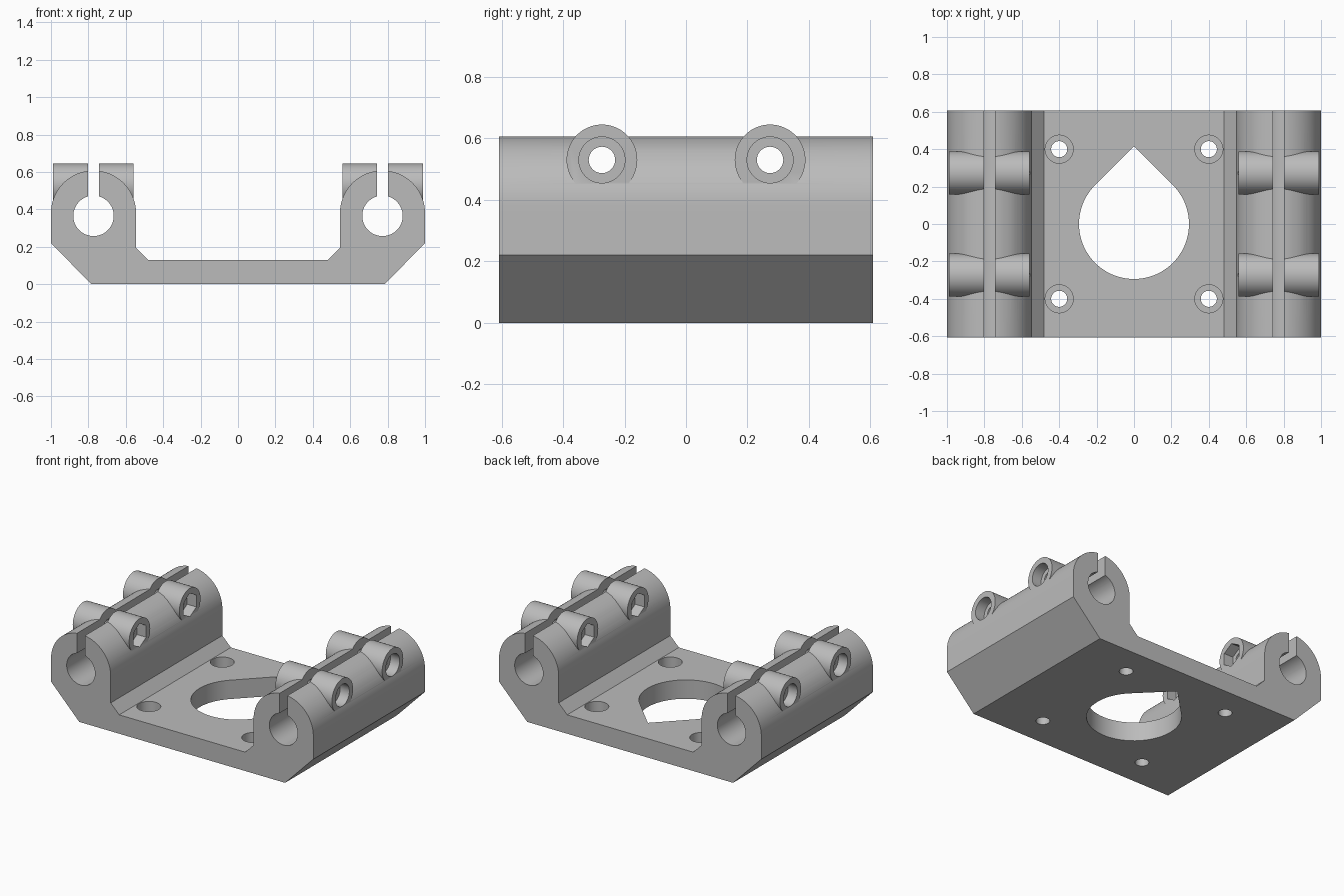
import bpy
import bmesh
from math import sin, cos, pi, radians
from mathutils import Matrix, Vector

cube = bpy.data.objects.get("Cube")
if cube:
    bpy.data.objects.remove(cube, do_unlink=True)

HALF_LEN = 0.608                 # half depth along y
CLAMP_X, WALL_R, ARCH_Z = 0.7725, 0.2275, 0.38
BORE_R, BORE_Z = 0.108, 0.365
SCREW_Y, SCREW_Z = 0.2735, 0.53
BOSS_R, HEAD_R, SHANK_R, HEAD_DEPTH = 0.115, 0.075, 0.043, 0.07
BOSS_IN, BOSS_OUT = 0.558, 0.988
PLATE_TOP, HOLE_XY = 0.13, 0.4

grey = bpy.data.materials.new("plain grey")
grey.use_nodes = True
grey.diffuse_color = (0.5, 0.5, 0.5, 1)
grey.node_tree.nodes["Principled BSDF"].inputs["Base Color"].default_value = (0.5, 0.5, 0.5, 1)


def prism(name, points, origin, direction):
    """Extrude a closed list of 3D points along a direction."""
    bm = bmesh.new()
    face = bm.faces.new([bm.verts.new(Vector(p) + Vector(origin)) for p in points])
    extruded = bmesh.ops.extrude_face_region(bm, geom=[face])["geom"]
    bmesh.ops.translate(bm, vec=Vector(direction),
                        verts=[g for g in extruded if isinstance(g, bmesh.types.BMVert)])
    bmesh.ops.recalc_face_normals(bm, faces=bm.faces)
    mesh = bpy.data.meshes.new(name)
    bm.to_mesh(mesh)
    bm.free()
    mesh.materials.append(grey)
    obj = bpy.data.objects.new(name, mesh)
    bpy.context.collection.objects.link(obj)
    return obj


def arc(radius, start, end, steps):
    return [(radius * cos(radians(start + (end - start) * i / steps)),
             radius * sin(radians(start + (end - start) * i / steps)))
            for i in range(steps + 1)]


def cylinder(name, radius, start, end, sides=64):
    """Cylinder between two points, with one corner pointing up when lying down."""
    axis = Vector(end) - Vector(start)
    side = Vector((0, 1, 0)) if abs(axis.x) > 0 else Vector((1, 0, 0))
    up = axis.normalized().cross(side)
    ring = [up * radius * cos(2 * pi * i / sides) + side * radius * sin(2 * pi * i / sides)
            for i in range(sides)]
    return prism(name, ring, start, axis)


def combine(target, tool, operation):
    mod = target.modifiers.new(tool.name, "BOOLEAN")
    mod.operation, mod.solver, mod.object = operation, "EXACT", tool
    bpy.context.view_layer.objects.active = target
    bpy.ops.object.modifier_apply(modifier=mod.name)
    bpy.data.objects.remove(tool, do_unlink=True)


# Body profile: flat plate with an arched clamp on each side
half = [(0.785, 0), (1, 0.22)]
half += [(CLAMP_X + x, ARCH_Z + z) for x, z in arc(WALL_R, 0, 180, 40)]
half += [(0.545, 0.195), (0.48, PLATE_TOP)]
outline = half + [(-x, z) for x, z in reversed(half)]
bracket = prism("clamp_bracket", [(x, 0, z) for x, z in outline],
                (0, -HALF_LEN, 0), (0, 2 * HALF_LEN, 0))

# Screw bosses across the clamps
for s in (-1, 1):
    for y in (-SCREW_Y, SCREW_Y):
        combine(bracket, cylinder("screw_boss", BOSS_R, (s * BOSS_IN, y, SCREW_Z),
                                  (s * BOSS_OUT, y, SCREW_Z)), "UNION")

# Rod bores, clamp slots, screw holes, head recesses and nut traps
for s in (-1, 1):
    x = s * CLAMP_X
    cutters = [cylinder("rod_bore", BORE_R, (x, -1, BORE_Z), (x, 1, BORE_Z))]
    slot = [(-0.03, 0, BORE_Z), (0.03, 0, BORE_Z), (0.03, 0, 1), (-0.03, 0, 1)]
    cutters.append(prism("clamp_slot", slot, (x, -1, 0), (0, 2, 0)))
    for y in (-SCREW_Y, SCREW_Y):
        def lengthwise(name, radius, a, b, sides=64):
            return cylinder(name, radius, (s * a, y, SCREW_Z), (s * b, y, SCREW_Z), sides)
        cutters += [lengthwise("screw_hole", SHANK_R, 0.5, 1.1, 32),
                    lengthwise("head_recess", HEAD_R, BOSS_OUT - HEAD_DEPTH, 1.1),
                    lengthwise("nut_trap", 0.081, 0.5, BOSS_IN + HEAD_DEPTH, 6)]
    # Counterbored mounting holes in the plate
    for y in (-HOLE_XY, HOLE_XY):
        hx = s * HOLE_XY
        cutters += [cylinder("mount_hole", SHANK_R, (hx, y, -0.1), (hx, y, 0.3), 32),
                    cylinder("mount_recess", HEAD_R, (hx, y, PLATE_TOP - HEAD_DEPTH),
                             (hx, y, 0.2), 48)]
    for cutter in cutters:
        combine(bracket, cutter, "DIFFERENCE")

# Teardrop opening in the plate, pointing to the back
R = 0.294
drop = [(x, y, 0) for x, y in arc(R, 135, 405, 72)] + [(0, R * 2 ** 0.5, 0)]
combine(bracket, prism("teardrop_opening", drop, (0, 0, -0.1), (0, 0, 0.5)), "DIFFERENCE")

# Smooth curved walls, keep machined edges crisp
bpy.ops.object.select_all(action="DESELECT")
bracket.select_set(True)
bpy.context.view_layer.objects.active = bracket
bpy.ops.object.shade_smooth_by_angle(angle=radians(30))
